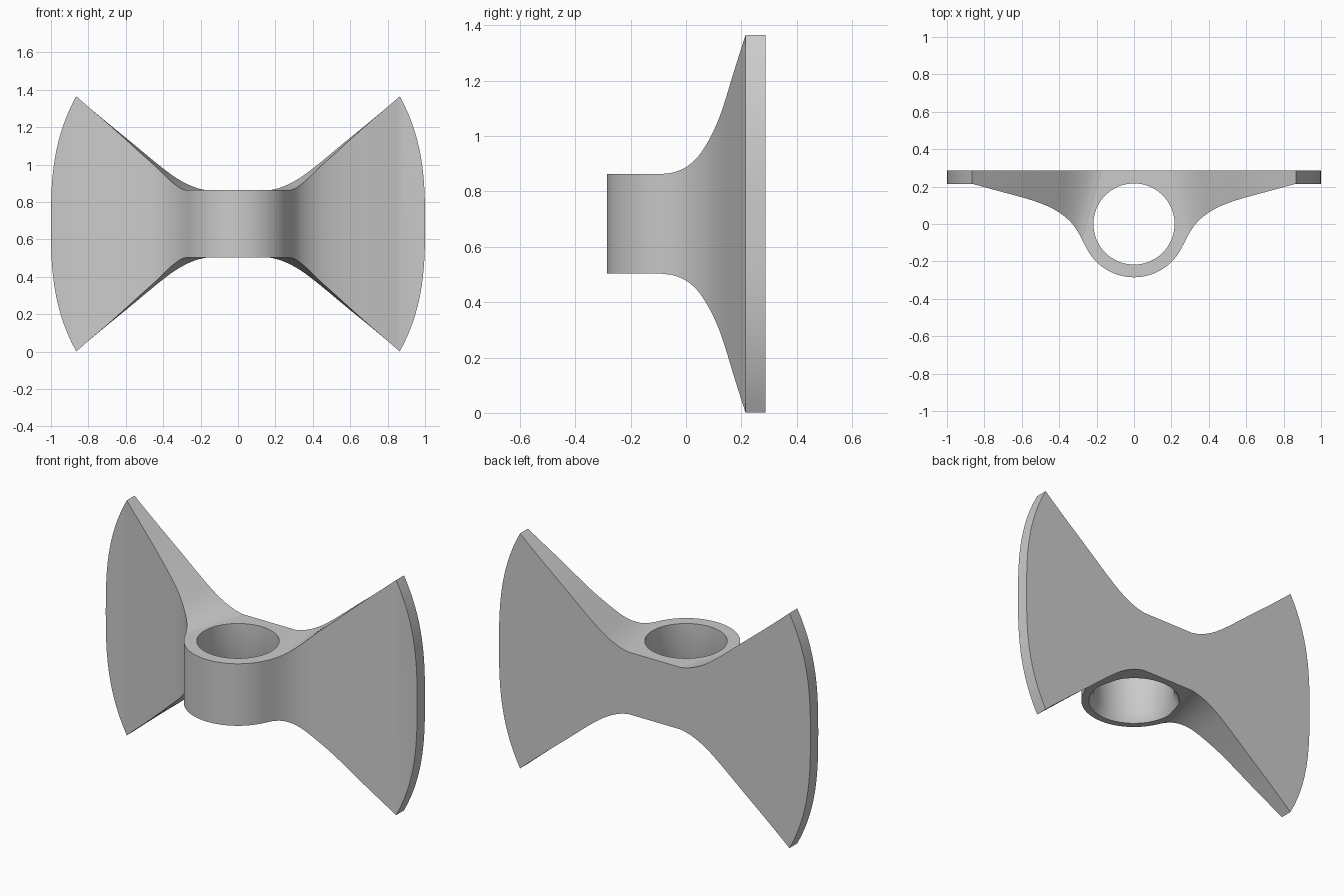
import bpy, bmesh, math
from mathutils import Vector

if "Cube" in bpy.data.objects:
    bpy.data.objects.remove(bpy.data.objects["Cube"])

MID, RING_H, BACK = 0.683, 0.18, 0.287
RO, RI = 0.285, 0.217            # ring radii

grey = bpy.data.materials.new("plain grey")
grey.diffuse_color = (0.6, 0.6, 0.6, 1)
grey.use_nodes = True
grey.node_tree.nodes["Principled BSDF"].inputs["Base Color"].default_value = grey.diffuse_color


def smooth_curve(pts, steps=4):
    """Catmull-Rom through the points."""
    p = [Vector(v) for v in pts]
    p = [2 * p[0] - p[1]] + p + [2 * p[-1] - p[-2]]
    out = []
    for i in range(1, len(p) - 2):
        a, b, c, d = p[i - 1:i + 3]
        for k in range(steps):
            t = k / steps
            out.append(0.5 * (2 * b + (c - a) * t + (2 * a - 5 * b + 4 * c - d) * t ** 2
                              + (3 * b - a - 3 * c + d) * t ** 3))
    return out + [p[-2]]


def finish(name, bm):
    bmesh.ops.recalc_face_normals(bm, faces=bm.faces)
    me = bpy.data.meshes.new(name)
    bm.to_mesh(me)
    bm.free()
    me.materials.append(grey)
    ob = bpy.data.objects.new(name, me)
    bpy.context.collection.objects.link(ob)
    ob.location.z = MID
    bpy.ops.object.select_all(action='DESELECT')
    ob.select_set(True)
    bpy.context.view_layer.objects.active = ob
    bpy.ops.object.shade_smooth_by_angle(angle=math.radians(30))
    return ob


# front and back edges of a flared wing: (x, y, half height)
front = smooth_curve([(.2753, -.0871, .18), (.3, -.042, .187), (.332, .003, .207), (.377, .045, .245),
                      (.44, .085, .307), (.52, .118, .378), (.6, .143, .451), (.7, .17, .54),
                      (.8, .197, .626), (.865, .215, .682)])
back = smooth_curve([(.17, BACK, .18), (.22, BACK, .192), (.28, BACK, .217), (.34, BACK, .252),
                     (.41, BACK, .304), (.48, BACK, .361), (.57, BACK, .436), (.69, BACK, .534),
                     (.8, BACK, .626), (.865, BACK, .682)])


def wing(name, s):
    bm = bmesh.new()
    V = lambda x, y, z: bm.verts.new((s * x, y, z))
    loops = [[V(f.x, f.y, f.z), V(b.x, b.y, b.z), V(b.x, b.y, -b.z), V(f.x, f.y, -f.z)]
             for f, b in zip(front, back)]
    for p, q in zip(loops, loops[1:]):
        for k in range(4):
            j = (k + 1) % 4
            bm.faces.new((p[k], p[j], q[j], q[k]))
    # curved outer end
    f0, b0, b1, f1 = loops[-1]
    h, n = 0.682, 28
    fa, ba = [f0], [b0]
    for i in range(1, n):
        u = 1 - 2 * i / n
        x = 1 - .135 * abs(u) ** 2.8
        fa.append(V(x, .215, h * u))
        ba.append(V(x, BACK, h * u))
    fa.append(f1)
    ba.append(b1)
    bm.faces.new(fa)
    bm.faces.new(ba)
    for i in range(n):
        bm.faces.new((fa[i], fa[i + 1], ba[i + 1], ba[i]))
    return finish(name, bm)


wing("right_wing", 1)
wing("left_wing", -1)

# ring block: outer radius follows the circle, its tangents, the wing roots and the back
T = math.radians(-27)
F, B = front[0], back[0]
N = Vector((B.y - F.y, F.x - B.x)).normalized()
D = N.dot(F.xy)
aF, aB = math.atan2(F.y, F.x), math.atan2(B.y, B.x)


def outer(a):
    if a <= T:
        return RO
    if a < aF - 1e-6:
        return RO / math.cos(a - T)
    if a < aB - 1e-6:
        return D / N.dot((math.cos(a), math.sin(a)))
    return BACK / math.sin(a)


stops = [(-math.pi / 2, T, 16), (T, aF, 3), (aF, aB, 16), (aB, math.pi / 2, 8)]
half = [a + (b - a) * i / n for a, b, n in stops for i in range(n)] + [math.pi / 2]
angles = half + [math.pi - a for a in reversed(half[1:-1])]

bm = bmesh.new()
cols = []
for a in angles:
    r = outer(a if a <= math.pi / 2 else math.pi - a)
    # outer wall, then bore with a chamfered lower mouth
    prof = [(r, -RING_H), (r, RING_H), (RI, RING_H), (RI, -RING_H + .05), (min(.245, r - .004), -RING_H)]
    cols.append([bm.verts.new((q * math.cos(a), q * math.sin(a), z)) for q, z in prof])
for i, p in enumerate(cols):
    q = cols[(i + 1) % len(cols)]
    a = angles[i]
    for k in range(5):
        # leave open where the wings join
        root = aF - 1e-6 <= a < aB - 1e-6 or math.pi - aB - 1e-6 <= a < math.pi - aF - 1e-6
        if k == 0 and root:
            continue
        j = (k + 1) % 5
        bm.faces.new((p[k], q[k], q[j], p[j]))
finish("ring", bm)
